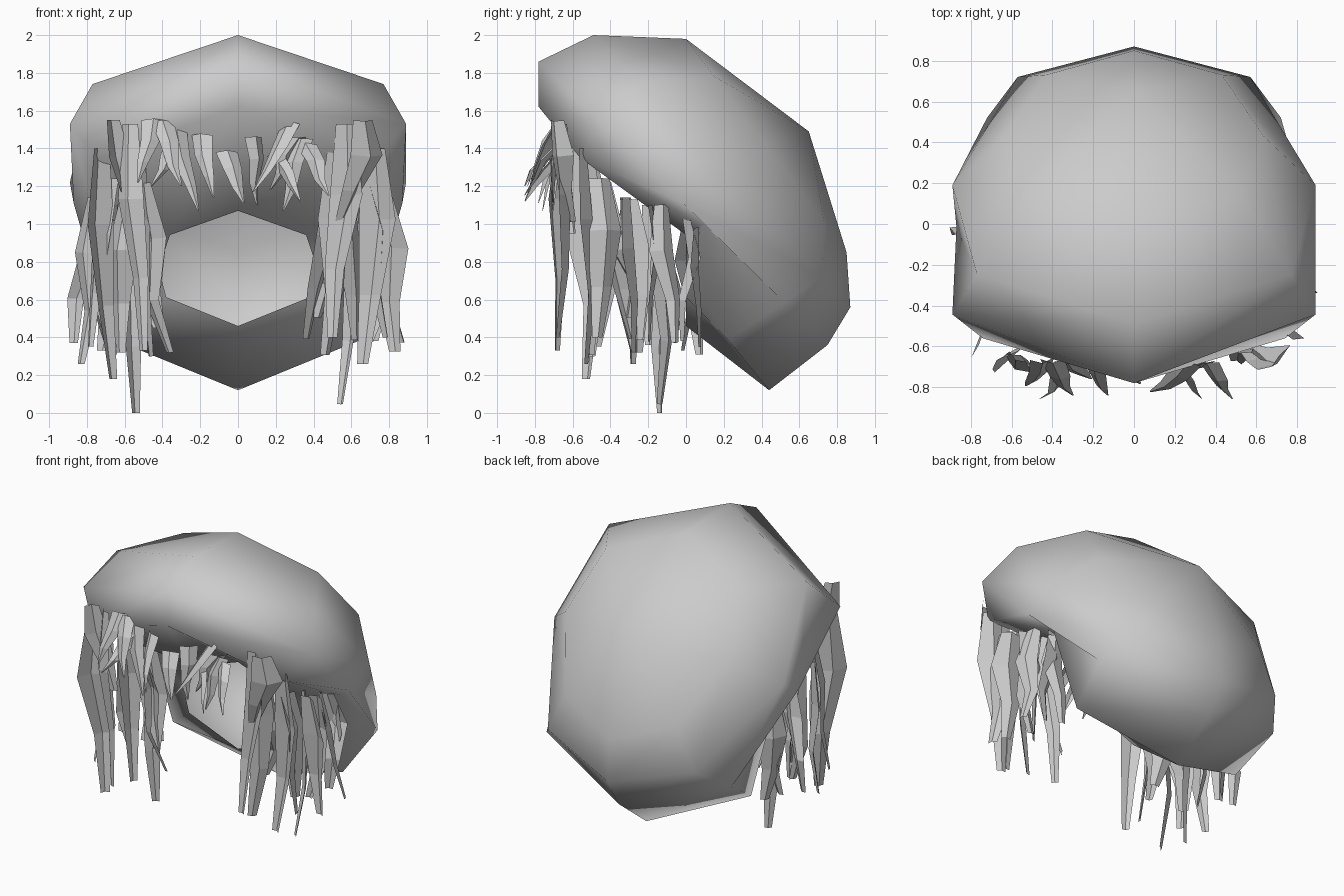
import bpy, bmesh, math, random
from mathutils import Vector

if "Cube" in bpy.data.objects:
    bpy.data.objects.remove(bpy.data.objects["Cube"])

random.seed(11)


def make_object(name, bm):
    mesh = bpy.data.meshes.new(name)
    bm.to_mesh(mesh)
    bm.free()
    obj = bpy.data.objects.new(name, mesh)
    bpy.context.collection.objects.link(obj)
    return obj


# Puffy cap: eight-sided rings between an upper and a lower midline point.
# Each ring: upper (y, z), lower (y, z), x of upper diagonal, side, lower diagonal,
# height of upper and lower diagonal, (y, z) shift of the side points
rings = [
    ((0.00, 1.07), (0.00, 0.46), 0.36, 0.42, 0.38, 0.58, 0.50, (0.00, 0.00)),
    ((-0.78, 1.62), (0.44, 0.12), 0.74, 0.75, 0.66, 0.64, 0.64, (0.26, 0.13)),
    ((-0.78, 1.86), (0.75, 0.36), 0.89, 0.87, 0.72, 0.56, 0.70, (0.00, 0.00)),
    ((-0.49, 2.00), (0.87, 0.56), 0.77, 0.89, 0.57, 0.64, 0.78, (0.00, -0.06)),
    ((0.00, 1.98), (0.85, 0.85), 0.52, 0.64, 0.43, 0.65, 0.72, (0.00, 0.00)),
]
bm = bmesh.new()
loops = []
for top, low, xu, xs, xl, fu, fl, shift in rings:
    t, l = Vector((0, *top)), Vector((0, *low))
    mid, half = (t + l) / 2, (t - l) / 2
    side_mid = mid + Vector((0, *shift))
    right = [mid + half * fu + Vector((xu, 0, 0)), side_mid + Vector((xs, 0, 0)),
             mid - half * fl + Vector((xl, 0, 0))]
    left = [Vector((-p.x, p.y, p.z)) for p in reversed(right)]
    loops.append([bm.verts.new(p) for p in [t, *right, l, *left]])
for a, b in zip(loops, loops[1:]):
    for k in range(8):
        n = (k + 1) % 8
        bm.faces.new((a[k], b[k], b[n], a[n]))
pole = bm.verts.new((0, 0.65, 1.49))
for k in range(8):
    bm.faces.new((loops[-1][k], pole, loops[-1][(k + 1) % 8]))
bmesh.ops.recalc_face_normals(bm, faces=bm.faces)
for f in bm.faces:
    f.smooth = True
make_object("puffy_cap", bm)


# Hair lock: creased, crumpled strip; widths run from root to tip
def lock(bm, root, tip, width, across, bow, widths, crumple):
    root, tip, bow = Vector(root), Vector(tip), Vector(bow)
    across = Vector(across).normalized()
    out = across.cross(tip - root).normalized()
    if out.dot(bow) < 0:
        out = -out
    rows = []
    for t, w in zip((0, 0.33, 0.68, 1), widths):
        c = root.lerp(tip, t) + bow * math.sin(math.pi * t)
        if 0 < t < 1:
            c += across * random.uniform(-crumple, crumple)
            c += out * random.uniform(-crumple, crumple)
        h = across * width * w * 0.5
        rows.append([bm.verts.new(p) for p in
                     (c - h, c + out * width * w * 0.2, c + h)])
    for a, b in zip(rows, rows[1:]):
        for i in (0, 1):
            bm.faces.new((a[i], a[i + 1], b[i + 1], b[i]))


# Fringe across the brow: root x, root z, tip x, tip z
fringe = [
    (-0.45, 1.55, -0.53, 1.22), (-0.40, 1.54, -0.30, 1.20), (-0.32, 1.45, -0.46, 1.20),
    (-0.33, 1.50, -0.21, 1.07), (-0.19, 1.47, -0.13, 1.14), (-0.06, 1.38, 0.03, 1.11),
    (0.08, 1.46, 0.10, 1.10), (0.28, 1.53, 0.08, 1.17), (0.31, 1.46, 0.17, 1.18),
    (0.34, 1.45, 0.24, 1.07), (0.36, 1.42, 0.48, 1.15), (0.20, 1.36, 0.33, 1.12),
]
bm = bmesh.new()
for rx, rz, tx, tz in fringe:
    lock(bm, (rx, -0.66, rz), (tx, random.uniform(-0.87, -0.70), tz), 0.12,
         (1, random.uniform(-0.9, 0.9), 0), (0, -0.02, 0), (1, 0.85, 0.5, 0.08), 0.015)
make_object("fringe_hair", bm)

# Side hair: root x, y, z, tip x, y, z for one side, varied on the other
side = [
    (0.66, -0.68, 1.55, 0.54, -0.60, 0.95), (0.57, -0.65, 1.53, 0.50, -0.68, 0.33),
    (0.72, -0.55, 1.40, 0.66, -0.53, 0.18), (0.52, -0.52, 1.38, 0.46, -0.50, 0.30),
    (0.66, -0.46, 1.24, 0.78, -0.47, 0.35), (0.50, -0.44, 1.22, 0.36, -0.28, 0.32),
    (0.76, -0.32, 1.14, 0.83, -0.28, 0.26), (0.58, -0.30, 1.13, 0.62, -0.25, 0.32),
    (0.74, -0.20, 1.10, 0.69, -0.20, 0.36), (0.60, -0.14, 1.10, 0.54, -0.14, 0.04),
    (0.72, -0.13, 1.10, 0.87, -0.06, 0.37), (0.68, 0.00, 1.04, 0.72, -0.02, 0.33),
    (0.70, 0.05, 0.98, 0.66, 0.07, 0.31), (0.48, -0.36, 1.05, 0.42, -0.30, 0.45),
]
for name, s in (("left_side_hair", -1), ("right_side_hair", 1)):
    bm = bmesh.new()
    for i, (rx, ry, rz, tx, ty, tz) in enumerate(side):
        j = random.uniform(0, 0.08) if s > 0 else 0
        if s < 0 and i == 9:
            tz = 0.0
        lock(bm, (s * rx, ry, rz), (s * tx, ty, tz + j), random.uniform(0.14, 0.21),
             (s * random.uniform(0.3, 1), random.uniform(-1, 1), 0), (s * 0.02, 0.01, 0),
             (0.6, 1.0, 0.6, 0.3), 0.04)
    make_object(name, bm)
